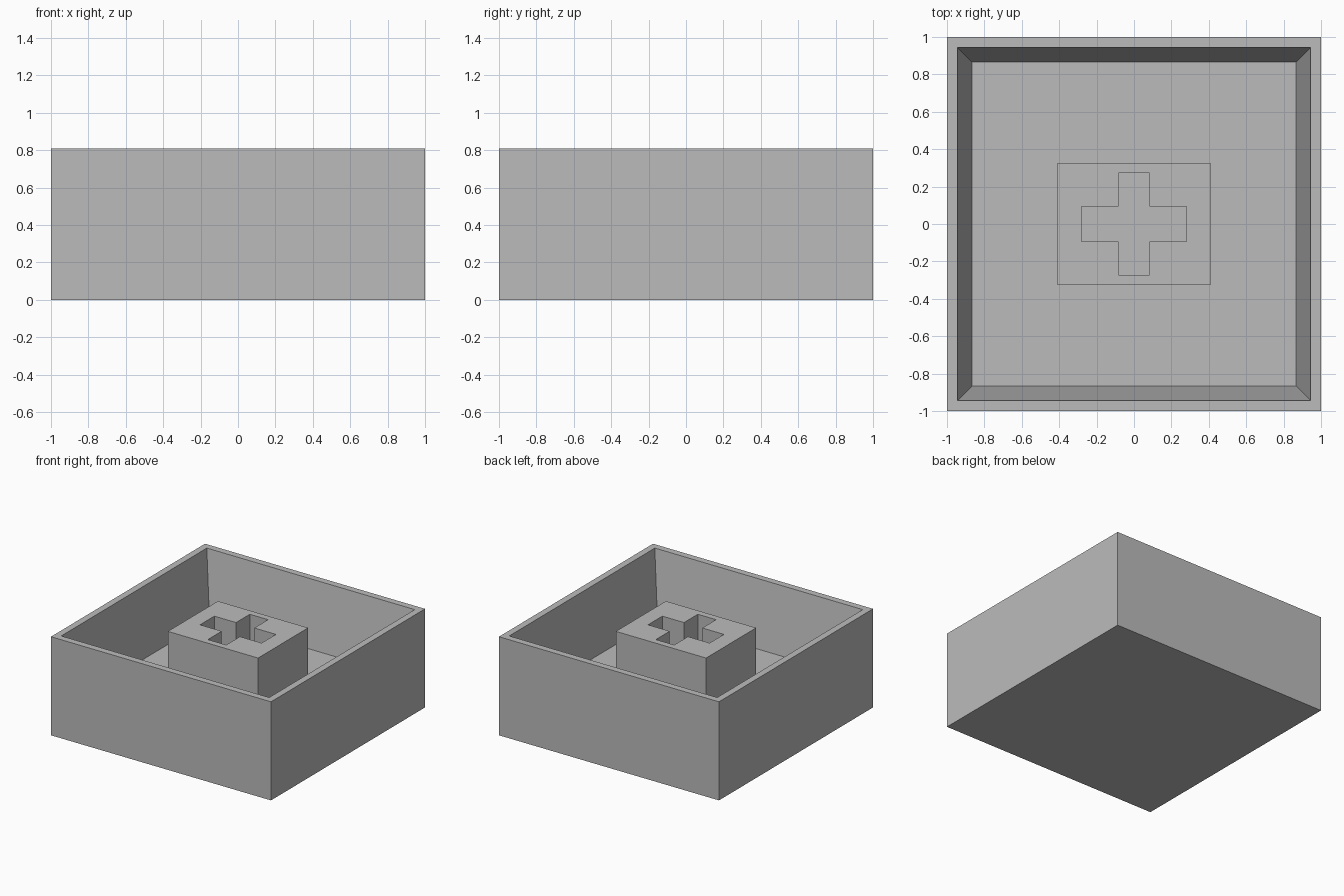
import bpy
import bmesh

cube = bpy.data.objects.get("Cube")
if cube:
    bpy.data.objects.remove(cube, do_unlink=True)

HEIGHT, FLOOR, PLINTH_TOP = 0.81, 0.276, 0.754

grey = bpy.data.materials.new("plain grey")
grey.use_nodes = True
grey.diffuse_color = (0.5, 0.5, 0.5, 1)
grey.node_tree.nodes["Principled BSDF"].inputs["Base Color"].default_value = (0.5, 0.5, 0.5, 1)


def add_object(name, bm):
    bmesh.ops.recalc_face_normals(bm, faces=bm.faces)
    mesh = bpy.data.meshes.new(name)
    bm.to_mesh(mesh)
    bm.free()
    mesh.materials.append(grey)
    obj = bpy.data.objects.new(name, mesh)
    bpy.context.collection.objects.link(obj)
    return obj


def square_ring(bm, half, z):
    return [bm.verts.new((sx * half, sy * half, z))
            for sx, sy in ((-1, -1), (1, -1), (1, 1), (-1, 1))]


# Open tray: straight outer walls, flat rim, sloping inner walls
bm = bmesh.new()
rings = [square_ring(bm, half, z) for half, z in
         ((1, 0), (1, HEIGHT), (0.945, HEIGHT), (0.865, FLOOR))]
bm.faces.new(rings[0])
bm.faces.new(rings[-1])
for low, high in zip(rings, rings[1:]):
    for i in range(4):
        j = (i + 1) % 4
        bm.faces.new((low[i], low[j], high[j], high[i]))
add_object("tray", bm)

# Central plinth with a cross-shaped socket that reaches the tray floor
HALF_X, HALF_Y = 0.41, 0.325
ARM_X, ARM_Y = 0.28, 0.272
THIN_X, THIN_Y = 0.083, 0.093
quarter = [(ARM_X, THIN_Y), (THIN_X, THIN_Y), (THIN_X, ARM_Y)]
cross = []
for sx, sy in ((1, 1), (-1, 1), (-1, -1), (1, -1)):
    points = quarter if sx * sy > 0 else quarter[::-1]
    cross += [(sx * x, sy * y) for x, y in points]
block = [(HALF_X, HALF_Y), (-HALF_X, HALF_Y), (-HALF_X, -HALF_Y), (HALF_X, -HALF_Y)]

bm = bmesh.new()
top_edges = []
for outline in (block, cross):
    low = [bm.verts.new((x, y, FLOOR)) for x, y in outline]
    high = [bm.verts.new((x, y, PLINTH_TOP)) for x, y in outline]
    for i in range(len(outline)):
        j = (i + 1) % len(outline)
        face = bm.faces.new((low[i], low[j], high[j], high[i]))
        if outline is cross:
            face.normal_flip()
        top_edges.append(bm.edges.get((high[i], high[j])))
bmesh.ops.triangle_fill(bm, edges=top_edges, use_beauty=True, normal=(0, 0, 1))
add_object("socket_plinth", bm)
